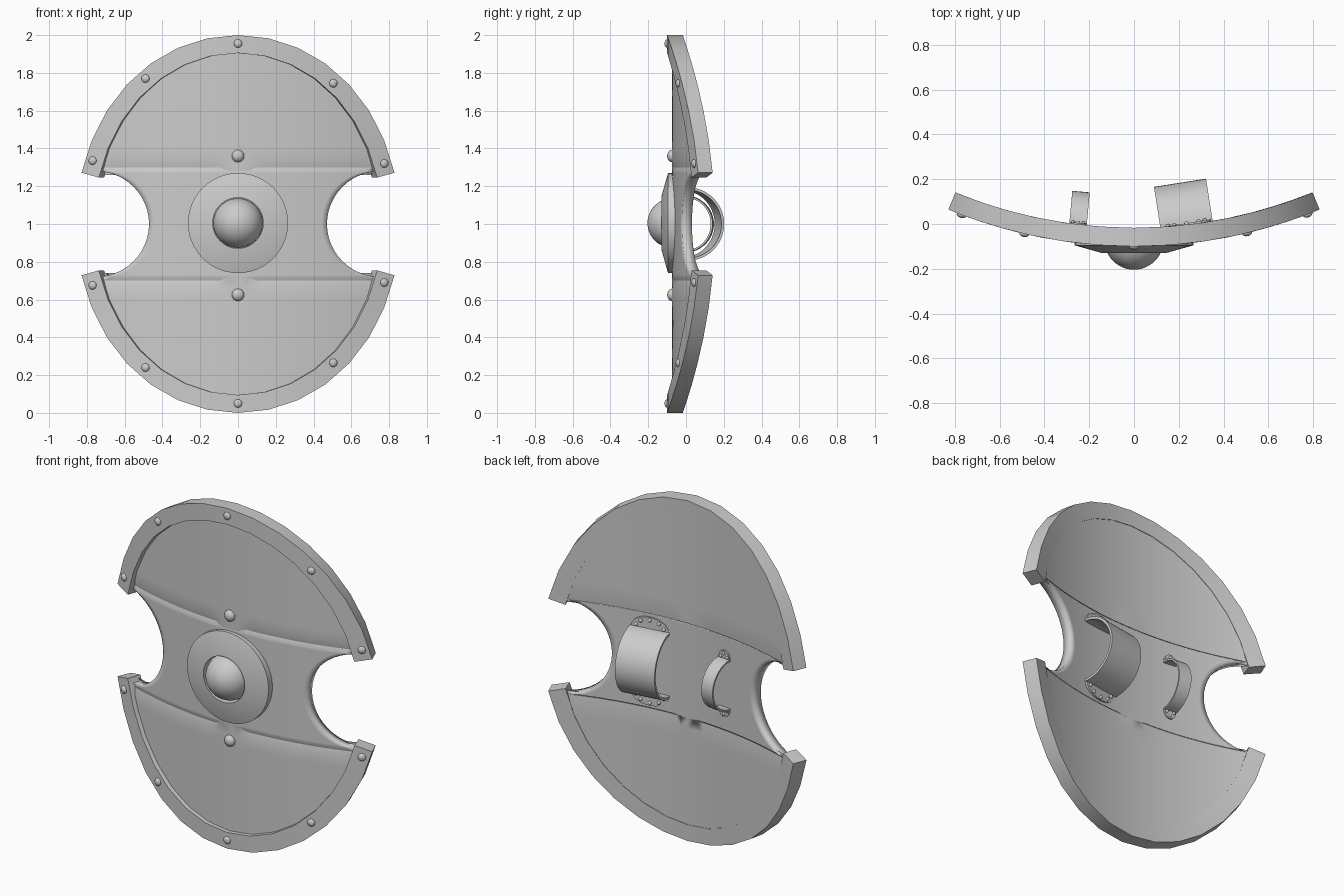
import bpy, bmesh
from math import sin, cos, asin, pi, sqrt
from mathutils import Matrix, Vector

if "Cube" in bpy.data.objects:
    bpy.data.objects.remove(bpy.data.objects["Cube"])

R = 2.17          # bend radius of the rim's front face
CY = 2.07         # y of the bend axis
BACK = 2.09       # radius of the back face


def bend(th, r, z):
    return Vector((r * sin(th), CY - r * cos(th), z))


def finish(name, bm, angle=35):
    bmesh.ops.remove_doubles(bm, verts=bm.verts, dist=1e-5)
    bmesh.ops.recalc_face_normals(bm, faces=bm.faces)
    me = bpy.data.meshes.new(name)
    bm.to_mesh(me)
    bm.free()
    ob = bpy.data.objects.new(name, me)
    bpy.context.collection.objects.link(ob)
    bpy.ops.object.select_all(action='DESELECT')
    ob.select_set(True)
    bpy.context.view_layer.objects.active = ob
    bpy.ops.object.shade_smooth_by_angle(angle=angle * pi / 180)
    return ob


def skin(bm, rows, closed=False):
    """Join rows of points with quads."""
    vs = [[bm.verts.new(p) for p in row] for row in rows]
    n = len(rows[0])
    for a, b in zip(vs, vs[1:]):
        for i in range(n if closed else n - 1):
            j = (i + 1) % n
            bm.faces.new((a[i], a[j], b[j], b[i]))
    return vs


def rivets(name, frames, radius, height):
    bm = bmesh.new()
    for pos, th in frames:
        m = (Matrix.Translation(pos) @ Matrix.Rotation(th, 4, 'Z')
             @ Matrix.Diagonal((radius, height, radius, 1)))
        bmesh.ops.create_uvsphere(bm, u_segments=16, v_segments=8, radius=1, matrix=m)
    finish(name, bm)


# Curved panel with a round notch in each side
NOTCH_X, NOTCH_R, PB = 0.745, 0.28, 0.95
PANEL_R = 2.117
bm = bmesh.new()
half = []
for i in range(13):                                   # notch edge
    a = pi / 2 * i / 12
    half.append((NOTCH_R * sin(a), asin((NOTCH_X - NOTCH_R * cos(a)) / PANEL_R)))
p0 = asin(NOTCH_R / PB)
for i in range(21):                                   # outer edge
    p = p0 + (pi / 2 - p0) * i / 20
    half.append((PB * sin(p), 0.383 * cos(p)))
outline = [(-z, w) for z, w in reversed(half[1:])] + half
skin(bm, [[bend(w * (k / 16 - 1), PANEL_R, 1 + z) for k in range(33)] for z, w in outline])
bmesh.ops.dissolve_degenerate(bm, dist=1e-5, edges=bm.edges)
panel = finish("shield_panel", bm)
sol = panel.modifiers.new("thickness", 'SOLIDIFY')
sol.thickness, sol.offset = 0.055, 0

# Raised rim bands, upper and lower
for name, s in (("upper_rim", 1), ("lower_rim", -1)):
    bm = bmesh.new()
    rows = []
    for i in range(15):
        p = 0.275 + (pi - 0.55) * i / 14
        c, z = cos(p), s * sin(p)
        rows.append([bend(0.36 * c, R, 1 + 0.905 * z), bend(0.407 * c, R, 1 + z),
                     bend(0.407 * c, BACK - 0.003, 1 + z),
                     bend(0.36 * c, BACK - 0.003, 1 + 0.905 * z)])
    vs = skin(bm, rows, closed=True)
    bm.faces.new(vs[0])
    bm.faces.new(vs[-1])
    finish(name, bm)

# Rivets on the rim and above and below the boss
spots = [(0, 1.955), (-.49, 1.77), (.505, 1.745), (-.77, 1.335), (.775, 1.32),
         (0, .05), (-.49, .24), (.505, .265), (-.77, .675), (.775, .69)]
rivets("rim_rivets", [(bend(asin(x / R), R, z), asin(x / R)) for x, z in spots], .022, .014)
rivets("panel_rivets", [(bend(0, 2.144, z), 0) for z in (1.36, .625)], .033, .026)


# Central boss: conical flange and dome, turned about the y axis
def lathe(name, profile, n=48):
    bm = bmesh.new()
    skin(bm, [[(r * cos(2 * pi * k / n), y, 1.005 + r * sin(2 * pi * k / n))
               for k in range(n)] for r, y in profile], closed=True)
    bmesh.ops.dissolve_degenerate(bm, dist=1e-5, edges=bm.edges)
    finish(name, bm, 30)


lathe("boss_flange", [(.265, -.055), (.265, -.095), (.142, -.13), (.134, -.13), (.134, -.06)])
lathe("boss_dome", [(.131, -.06)] + [(.131 * cos(a), -.073 - .131 * sin(a))
                                    for a in [pi / 2 * i / 12 for i in range(13)]])


# Straps on the back: arched band, rounded feet, small rivets
def strap(name, x, tilt, width, radius, thick, foot, inset, angles, rivet_r):
    base = bend(asin(x / BACK), BACK, 1)
    u = Vector((cos(tilt), sin(tilt), 0))
    n = Vector((-sin(tilt), cos(tilt), 0))
    up = Vector((0, 0, 1))

    def at(a, b, c):
        return base + u * a + n * b + up * c

    bm = bmesh.new()
    rows = []
    for i in range(25):
        a = pi * i / 24
        rows.append([at(w, r * sin(a), r * cos(a)) for w, r in
                     ((-width / 2, radius), (width / 2, radius),
                      (width / 2, radius - thick), (-width / 2, radius - thick))])
    vs = skin(bm, rows, closed=True)
    bm.faces.new(vs[0])
    bm.faces.new(vs[-1])
    finish(name + "_band", bm)
    bm = bmesh.new()
    pins = []
    for s in (1, -1):
        z0 = radius - thick
        arc = [(width * .48 * cos(pi * i / 16), s * (z0 + foot * sin(pi * i / 16) ** .8))
               for i in range(17)]
        vs = skin(bm, [[at(a, h, c) for a, c in arc] for h in (-.012, .010)], closed=True)
        bm.faces.new(vs[0])
        bm.faces.new(vs[1])
        for k in angles:
            a = k * pi / 180
            pins.append((at(width * .48 * inset * cos(a), .010,
                            s * (z0 + thick + (foot - thick) * inset * sin(a))), tilt))
    finish(name + "_feet", bm)
    rivets(name + "_rivets", pins, rivet_r, .009)


strap("arm_strap", .235, .155, .235, .193, .014, .08, .75, (12, 50, 90, 130, 168), .011)
strap("hand_grip", -.25, -.09, .078, .15, .01, .055, .62, (15, 90, 165), .009)
